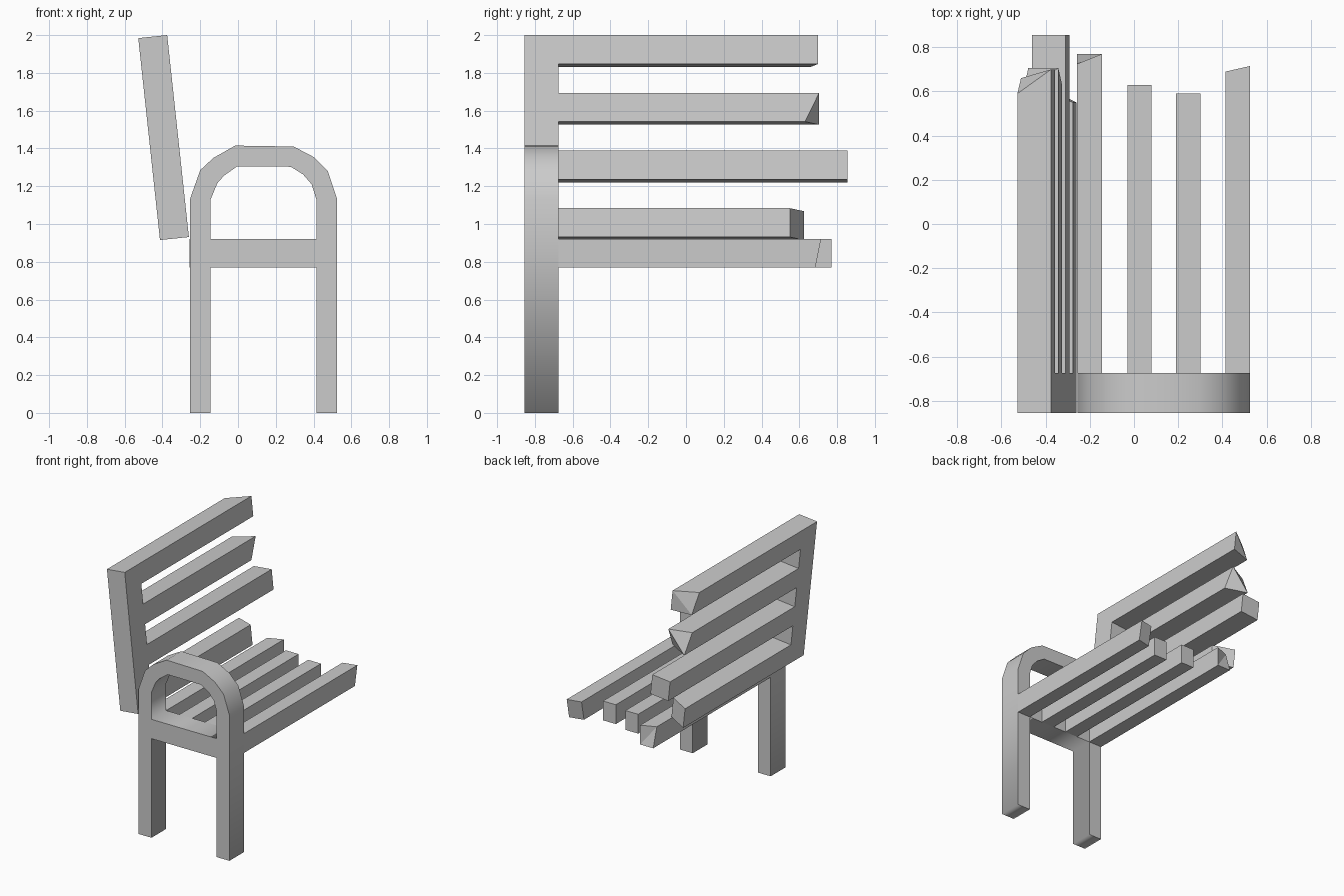
import bpy, bmesh
from mathutils import Vector

if "Cube" in bpy.data.objects:
    bpy.data.objects.remove(bpy.data.objects["Cube"])

Y0, Y1 = -0.855, -0.675          # depth range of the end frame


def slat(name, corners, ends, start=Y1):
    """Bar along y: four (x, z) corners, each with its own far y (broken end)."""
    bm = bmesh.new()
    a = [bm.verts.new((x, start, z)) for x, z in corners]
    b = [bm.verts.new((x, y, z)) for (x, z), y in zip(corners, ends)]
    bm.faces.new(a)
    for i in range(4):
        j = (i + 1) % 4
        bm.faces.new((a[i], a[j], b[j], b[i]))
    # split the broken end from corner 0 to corner 2
    bm.faces.new((b[0], b[1], b[2]))
    bm.faces.new((b[0], b[2], b[3]))
    bmesh.ops.recalc_face_normals(bm, faces=bm.faces)
    me = bpy.data.meshes.new(name)
    bm.to_mesh(me)
    bm.free()
    ob = bpy.data.objects.new(name, me)
    bpy.context.collection.objects.link(ob)


# End frame: legs, arched armrest and seat rail in one filled profile
outer = [(-0.255, 0), (-0.255, 1.13), (-0.20, 1.285), (-0.13, 1.35), (-0.015, 1.415),
         (0.295, 1.41), (0.40, 1.355), (0.475, 1.28), (0.525, 1.13), (0.525, 0),
         (0.415, 0), (0.415, 0.77), (-0.145, 0.77), (-0.145, 0)]
hole = [(-0.145, 0.92), (-0.145, 1.13), (-0.11, 1.215), (-0.075, 1.255), (-0.005, 1.305),
        (0.28, 1.303), (0.345, 1.262), (0.39, 1.21), (0.415, 1.13), (0.415, 0.92)]
cu = bpy.data.curves.new("end_frame", 'CURVE')
cu.dimensions = '2D'
cu.fill_mode = 'BOTH'
cu.extrude = (Y1 - Y0) / 2
for pts in (outer, hole):
    sp = cu.splines.new('POLY')
    sp.points.add(len(pts) - 1)
    for p, (x, z) in zip(sp.points, pts):
        p.co = (x, z, 0, 1)
    sp.use_cyclic_u = True
frame = bpy.data.objects.new("end_frame", cu)
bpy.context.collection.objects.link(frame)
frame.rotation_euler.x = 1.5707963
frame.location.y = (Y0 + Y1) / 2
bpy.context.view_layer.objects.active = frame
frame.select_set(True)
bpy.ops.object.convert(target='MESH')

# Seat slats: x range, far y at left top, left bottom, right bottom, right top
seat = [(-0.257, -0.145, (0.725, 0.77, 0.77, 0.77)),
        (-0.03, 0.08, (0.63,) * 4),
        (0.19, 0.30, (0.59,) * 4),
        (0.415, 0.525, (0.69, 0.66, 0.685, 0.715))]
for i, (l, r, ends) in enumerate(seat):
    slat(f"seat_slat_{i + 1}", [(l, 0.92), (l, 0.77), (r, 0.77), (r, 0.92)], ends)

# Leaning backrest
top, bottom = Vector((-0.375, 2.0)), Vector((-0.26, 0.931))
thick = Vector((-0.153, -0.016))


def back_corners(t0, t1):
    """Front top, front bottom, back bottom, back top between two heights."""
    p, q = top.lerp(bottom, t0), top.lerp(bottom, t1)
    return [p, q, q + thick, p + thick]


slat("back_post", back_corners(0, 1), (Y1,) * 4, Y0)
back_ends = [(0.70, 0.70, 0.66, 0.59),
             (0.705, 0.63, 0.705, 0.63),
             (0.855,) * 4,
             (0.55, 0.55, 0.625, 0.625)]
for i, ends in enumerate(back_ends):
    t = i * 2 / 7
    slat(f"back_slat_{i + 1}", back_corners(t, t + 1 / 7), ends)
